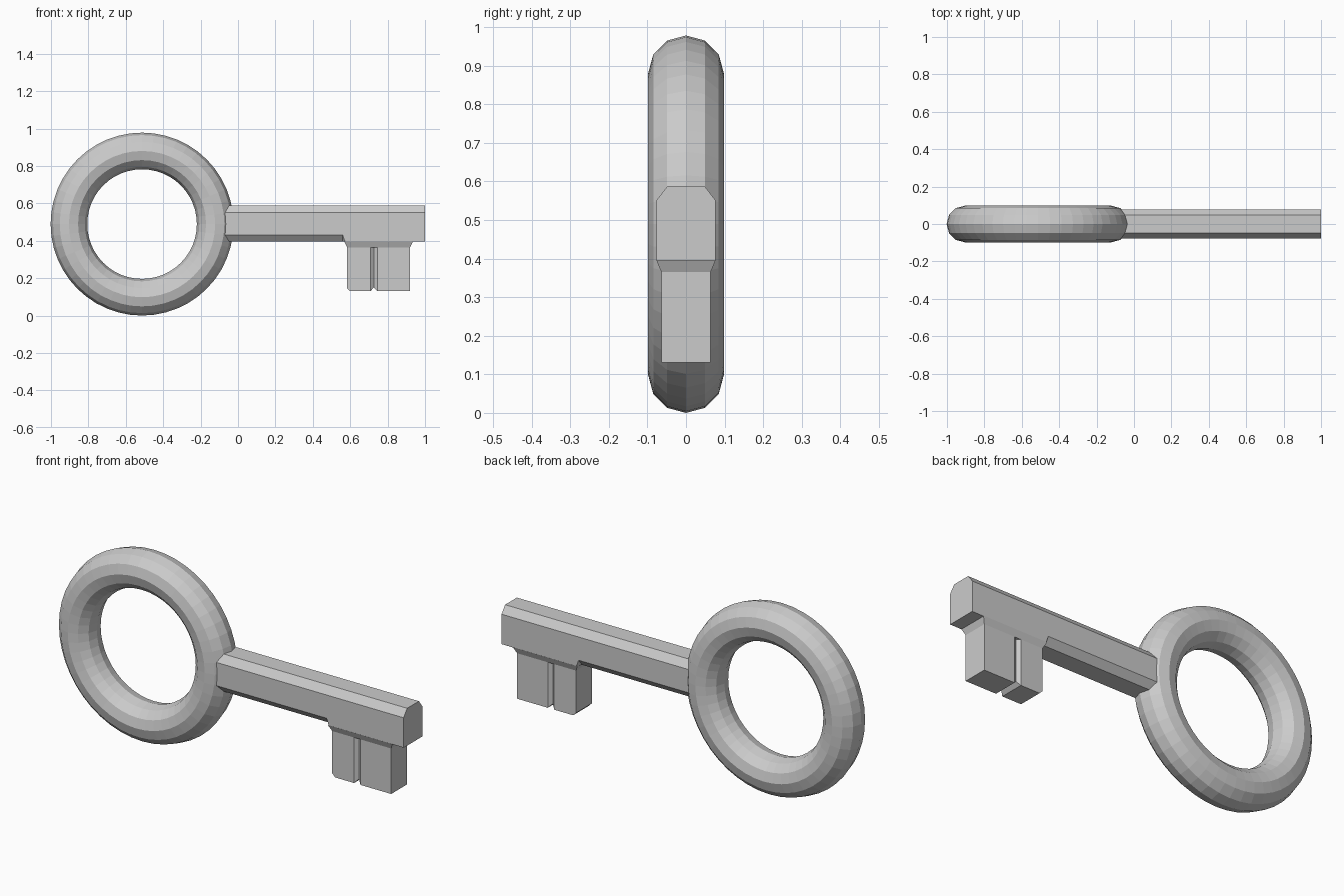
import bpy
import bmesh
from math import pi

if "Cube" in bpy.data.objects:
    bpy.data.objects.remove(bpy.data.objects["Cube"])


def loft(name, sections):
    """Skin a row of equal-length closed cross-sections and cap both ends."""
    bm = bmesh.new()
    rings = [[bm.verts.new(p) for p in s] for s in sections]
    n = len(rings[0])
    for a, b in zip(rings, rings[1:]):
        for i in range(n):
            j = (i + 1) % n
            bm.faces.new((a[i], a[j], b[j], b[i]))
    bm.faces.new(rings[0])
    bm.faces.new(rings[-1])
    bmesh.ops.recalc_face_normals(bm, faces=bm.faces)
    mesh = bpy.data.meshes.new(name)
    bm.to_mesh(mesh)
    bm.free()
    obj = bpy.data.objects.new(name, mesh)
    bpy.context.collection.objects.link(obj)
    return obj


def octagon(x, low_y, low_z):
    """Shaft section: chamfered top, lower chamfer set by low_y and low_z."""
    half = [(0.048, 0.588), (0.077, 0.55), (0.077, low_z), (low_y, 0.395)]
    return ([(x, y, z) for y, z in half]
            + [(x, -y, z) for y, z in reversed(half)])


def tooth(x, y, bottom):
    """Rectangular section across the bit."""
    return [(x, -y, bottom), (x, y, bottom), (x, y, 0.38), (x, -y, 0.38)]


def rect(x0, x1, y, z):
    return [(x0, -y, z), (x1, -y, z), (x1, y, z), (x0, y, z)]


# Ring handle
bpy.ops.mesh.primitive_torus_add(
    major_segments=48, minor_segments=12, major_radius=0.391,
    minor_radius=0.098, location=(-0.513, 0, 0.489), rotation=(pi / 2, 0, 0))
bpy.context.object.name = "ring_handle"

# Shaft, its lower chamfer fading out above the bit
loft("shaft", [octagon(-0.09, 0.048, 0.43), octagon(0.56, 0.048, 0.43),
               octagon(0.572, 0.076, 0.397), octagon(1.0, 0.076, 0.397)])

# Sloped collar joining bit to shaft
loft("bit_collar", [rect(0.568, 0.935, 0.077, 0.396),
                    rect(0.583, 0.92, 0.064, 0.365)])

# Bit with a clipped corner and a small V groove
loft("bit", [tooth(0.583, 0.064, 0.147), tooth(0.6, 0.064, 0.13),
             tooth(0.708, 0.064, 0.13), tooth(0.726, 0.05, 0.15),
             tooth(0.745, 0.064, 0.13), tooth(0.92, 0.064, 0.13)])
